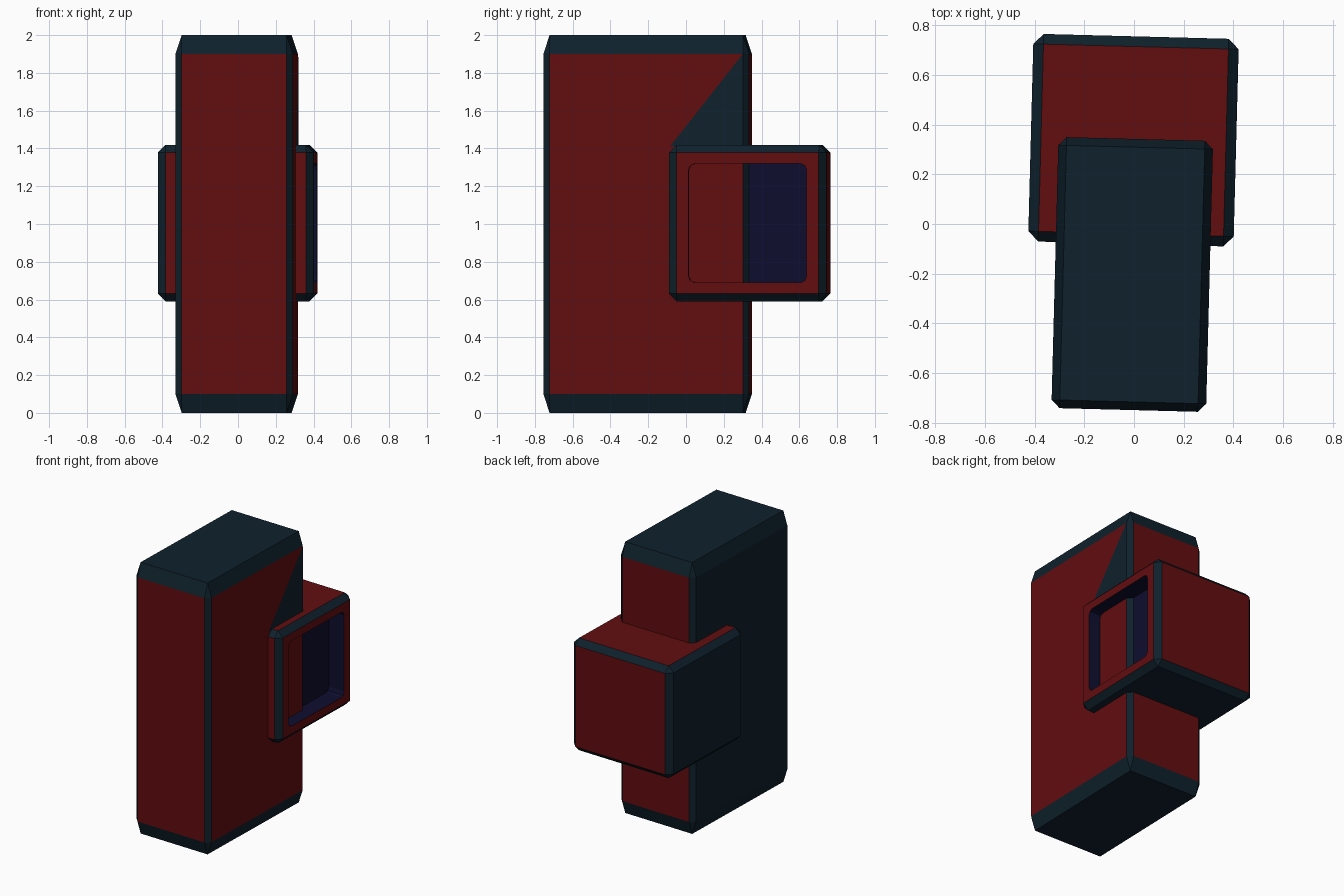
import bpy, bmesh, math
from mathutils import Matrix

if "Cube" in bpy.data.objects:
    bpy.data.objects.remove(bpy.data.objects["Cube"])

YAW = math.radians(-1.5)   # the whole model is turned slightly


def material(name, rgb):
    m = bpy.data.materials.new(name)
    m.diffuse_color = (*rgb, 1)
    m.use_nodes = True
    m.node_tree.nodes["Principled BSDF"].inputs["Base Color"].default_value = m.diffuse_color
    return m


RED, TEAL, NAVY = 0, 1, 2
MATS = [material("dark_red", (0.122, 0.004, 0.0048)),
        material("dark_teal", (0.0047, 0.0152, 0.0255)),
        material("deep_navy", (0.0042, 0.0042, 0.028))]


def make_object(name, bm, loc):
    bmesh.ops.recalc_face_normals(bm, faces=bm.faces)
    me = bpy.data.meshes.new(name)
    bm.to_mesh(me)
    bm.free()
    for m in MATS:
        me.materials.append(m)
    ob = bpy.data.objects.new(name, me)
    bpy.context.collection.objects.link(ob)
    ob.location = loc
    ob.rotation_euler.z = YAW
    return ob


def chamfered_box(name, size, loc, chamfer, red_dirs, zscale=1.0):
    """Bevelled box; large faces pointing along red_dirs are red, the rest teal."""
    bm = bmesh.new()
    bmesh.ops.create_cube(bm, size=1, matrix=Matrix.Diagonal(
        (size[0], size[1], size[2] / zscale, 1)))
    bmesh.ops.bevel(bm, geom=bm.edges[:], offset=chamfer, segments=1,
                    affect='EDGES', profile=0.5)
    bmesh.ops.scale(bm, vec=(1, 1, zscale), verts=bm.verts)
    bm.normal_update()
    for f in bm.faces:
        d = tuple(round(c, 2) for c in f.normal)
        f.material_index = RED if d in red_dirs else TEAL
    return make_object(name, bm, loc)


FRONT, BACK, RIGHT, UP = (0, -1, 0), (0, 1, 0), (1, 0, 0), (0, 0, 1)

# Tall main body, with taller chamfers at top and bottom
BODY = (-0.007, -0.203, 1.0)
chamfered_box("main_body", (0.622, 1.09, 2.0), BODY, 0.033,
              (FRONT, BACK, RIGHT), zscale=3.03)

# Teal triangle on the right side of the body
bm = bmesh.new()
bm.faces.new([bm.verts.new((0.313, y, z)) for y, z in
              ((0.126, 0.41), (0.512, 0.40), (0.512, 0.90))])
for f in bm.faces:
    f.material_index = TEAL
tri = make_object("side_triangle", bm, BODY)
if tri.data.polygons[0].normal.x < 0:
    tri.data.flip_normals()

# Cube block around the back of the body
BLOCK = (-0.002, 0.337, 1.005)
block = chamfered_box("rear_block", (0.826, 0.835, 0.828), BLOCK, 0.041,
                      (FRONT, BACK, RIGHT, UP))

# Cutter for the navy pocket in the right side of the block
bm = bmesh.new()
bmesh.ops.create_cube(bm, size=1, matrix=Matrix.Translation((0.435, 0, 0)) @
                      Matrix.Diagonal((0.30, 0.625, 0.628, 1)))
depth_edges = [e for e in bm.edges
               if abs(e.verts[0].co.x - e.verts[1].co.x) > 0.1]
bmesh.ops.bevel(bm, geom=depth_edges, offset=0.032, segments=2,
                affect='EDGES', profile=0.5)
for f in bm.faces:
    f.material_index = NAVY
cutter = make_object("pocket_cutter", bm, BLOCK)
cutter.hide_render = True

mod = block.modifiers.new("pocket", 'BOOLEAN')
mod.operation = 'DIFFERENCE'
mod.solver = 'EXACT'
mod.object = cutter
bpy.context.view_layer.objects.active = block
bpy.ops.object.modifier_apply(modifier=mod.name)
bpy.data.objects.remove(cutter)
